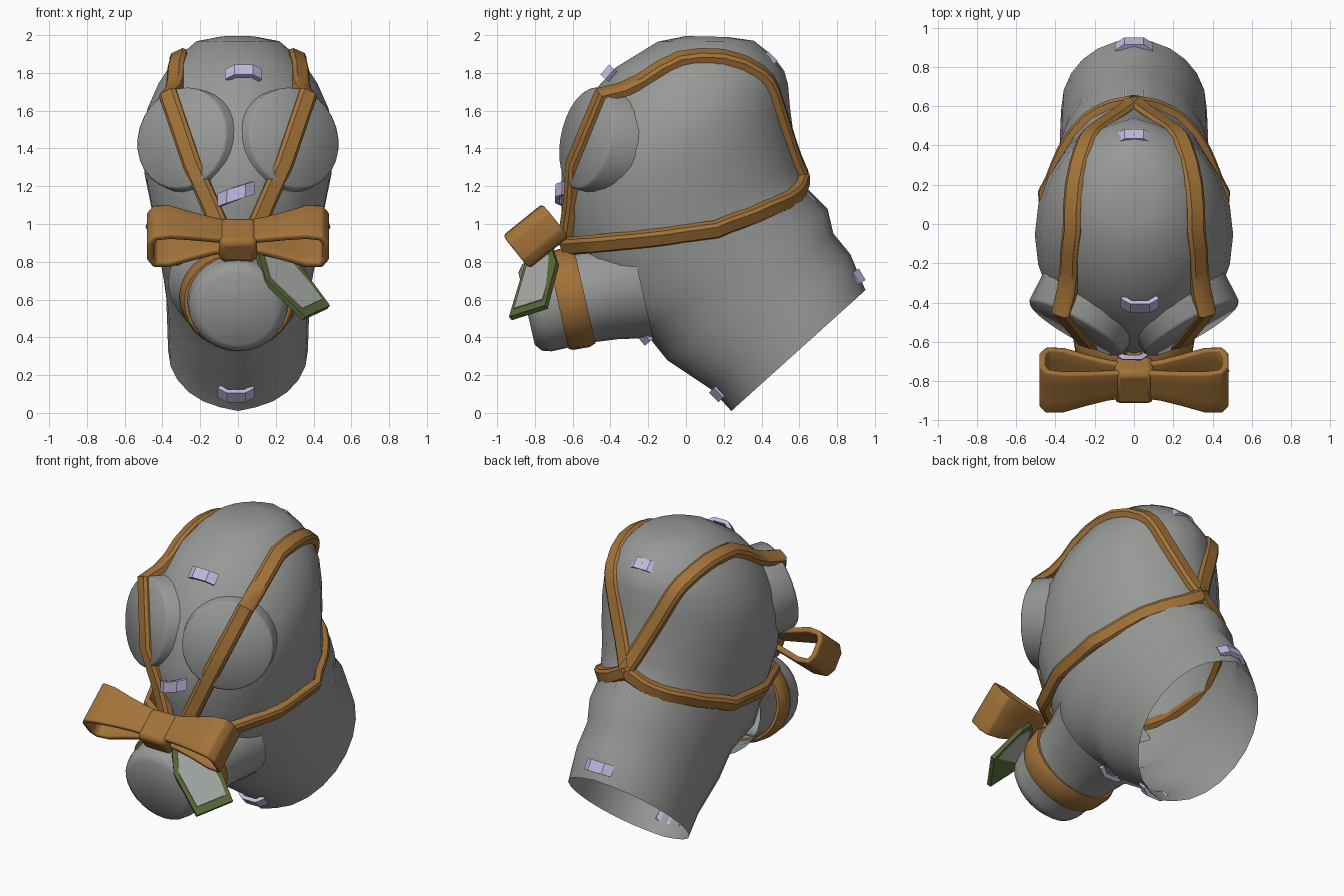
import bpy, math
from mathutils import Vector
from mathutils.bvhtree import BVHTree

if "Cube" in bpy.data.objects:
    bpy.data.objects.remove(bpy.data.objects["Cube"])


def mat(name, col):
    m = bpy.data.materials.new(name)
    m.diffuse_color = (*col, 1)
    m.use_nodes = True
    m.node_tree.nodes["Principled BSDF"].inputs["Base Color"].default_value = m.diffuse_color
    return m


GREY = mat("grey_rubber", (0.31, 0.32, 0.31))
TAN = mat("tan_leather", (0.36, 0.17, 0.04))
GREEN = mat("olive_border", (0.10, 0.14, 0.04))
PALE = mat("tag_grey", (0.38, 0.40, 0.38))
LILAC = mat("lilac_metal", (0.54, 0.48, 0.74))


def make(name, verts, faces, material, angle=40, solid=0, bevel=0):
    me = bpy.data.meshes.new(name)
    me.from_pydata([tuple(v) for v in verts], [], faces)
    me.materials.append(material)
    ob = bpy.data.objects.new(name, me)
    bpy.context.collection.objects.link(ob)
    bpy.ops.object.select_all(action='DESELECT')
    ob.select_set(True)
    bpy.context.view_layer.objects.active = ob
    bpy.ops.object.mode_set(mode='EDIT')
    bpy.ops.mesh.select_all(action='SELECT')
    bpy.ops.mesh.normals_make_consistent(inside=False)
    bpy.ops.object.mode_set(mode='OBJECT')
    if angle:
        bpy.ops.object.shade_smooth_by_angle(angle=math.radians(angle))
    if solid:
        m = ob.modifiers.new("thickness", 'SOLIDIFY')
        m.thickness, m.offset = solid, 0
    if bevel:
        m = ob.modifiers.new("soft_edges", 'BEVEL')
        m.width, m.segments = bevel, 2
    return ob


def loft(rings, cap_start=False, cap_end=False, closed=True):
    """Join equal-length rings of points into quads."""
    n = len(rings[0])
    verts = [p for r in rings for p in r]
    faces = [(i * n + j, i * n + (j + 1) % n, (i + 1) * n + (j + 1) % n, (i + 1) * n + j)
             for i in range(len(rings) - 1) for j in range(n if closed else n - 1)]
    if cap_start:
        faces.append(tuple(range(n)))
    if cap_end:
        faces.append(tuple(range(len(verts) - n, len(verts))))
    return verts, faces


def lathe(origin, axis, profile, n=28):
    """Rings of (distance, x radius, y radius) along an axis."""
    q = Vector(axis).to_track_quat('Z', 'Y')
    return [[Vector(origin) + q @ Vector((rx * math.cos(a), ry * math.sin(a), d))
             for a in (2 * math.pi * k / n for k in range(n))] for d, rx, ry in profile]


# Hood: front y/z, back y/z and half width of each slice, neck opening to crown
slices = [(.24, .01, .95, .65, .37), (.14, .12, .87, .84, .375), (-.10, .28, .78, .95, .38),
          (-.22, .43, .75, 1.08, .40), (-.46, .52, .64, 1.19, .42), (-.58, .82, .60, 1.32, .455),
          (-.66, 1.06, .57, 1.47, .495), (-.66, 1.28, .55, 1.62, .505), (-.61, 1.48, .54, 1.74, .48),
          (-.51, 1.68, .52, 1.81, .42), (-.37, 1.83, .46, 1.89, .345),
          (-.15, 1.965, .36, 1.97, .22), (.0, 1.995, .22, 1.99, .09)]
N = 24
rings = []
for fy, fz, by, bz, w in slices:
    c, h = Vector((0, (fy + by) / 2, (fz + bz) / 2)), Vector((0, (fy - by) / 2, (fz - bz) / 2))
    ring = []
    for k in range(N):
        a = 2 * math.pi * k / N
        seam = 1.0 if k % (N // 2) == 0 else 0.97      # raised centre seam
        ring.append(c + h * math.cos(a) * seam + Vector((w * math.sin(a), 0, 0)))
    rings.append(ring)
hood_v, hood_f = loft(rings, cap_end=True)
make("hood", hood_v, hood_f, GREY, 50)

# Eye discs on both sides, blending back into the hood
all_v, all_f = list(hood_v), list(hood_f)
for side, s in (("right", 1), ("left", -1)):
    v, f = loft(lathe((.30 * s, -.535, 1.455), (.48 * s, -.84, .18),
                      [(-.32, .29, .29), (-.015, .275, .275), (0, .262, .262)]), cap_end=True)
    make("eye_disc_" + side, v, f, GREY, 50)
    all_f += [tuple(i + len(all_v) for i in p) for p in f]
    all_v += v
surface = BVHTree.FromPolygons(all_v, all_f)

# Snout and the strap wrapped round it
axis, mid = (0, -.97, -.22), (0, -.61, .605)
v, f = loft(lathe(mid, axis, [(-.38, .37, .30), (-.2, .31, .265), (-.05, .275, .25), (.16, .262, .25),
                              (.21, .245, .235), (.24, .205, .195)]), cap_end=True)
make("snout", v, f, GREY, 50)
v, f = loft(lathe(mid, axis, [(-.075, .26, .24), (-.075, .30, .26), (-.04, .312, .272),
                              (.045, .298, .268), (.07, .285, .258), (.07, .25, .24)]))
make("snout_band", v, f, TAN)

# Head straps, draped over the hood
core = Vector((0, 0, 1.2))


def strap(name, pts, s, width=.05, steps=4):
    path = []
    pts = [Vector((p[0] * s, p[1], p[2])) for p in pts]
    for a, b in zip(pts, pts[1:]):
        path += [a.lerp(b, k / steps) for k in range(steps)]
    path.append(pts[-1])
    placed = []
    for p in path:
        d = (p - core).normalized()
        hit = surface.ray_cast(core + d * 3, -d)[0]
        r = max((hit - core).length + .006 if hit else 0, (p - core).length - .02)
        placed.append((core + d * r, d))
    rows = []
    for i, (p, d) in enumerate(placed):
        t = placed[min(i + 1, len(placed) - 1)][0] - placed[max(i - 1, 0)][0]
        side = t.cross(d).normalized()
        up = side.cross(t).normalized()
        rows.append([p + side * u * width + up * h for u, h in
                     ((-1, -.025), (-1, .01), (-.65, .026), (.65, .026), (1, .01), (1, -.025))])
    v, f = loft(rows, True, True)
    make(name, v, f, TAN)


over = [(.08, -.66, .93), (.37, -.45, 1.69), (.30, -.03, 1.85), (.235, .38, 1.77),
        (.15, .50, 1.58), (.0, .60, 1.26)]
under = [(.10, -.66, .87), (.30, -.52, .88), (.44, -.2, .91), (.47, .17, .96), (.32, .45, 1.08),
         (.12, .58, 1.17), (0, .62, 1.24)]
for side, s in (("right", 1), ("left", -1)):
    strap("over_strap_" + side, over, s)
    strap("under_strap_" + side, under, s, .045)

# Bow: teardrop ribbon loops extruded along a tilted axis, with a knot
U, V, bow_c = Vector((0, .78, .63)), Vector((0, -.63, .78)), Vector((0, -.795, .935))
loop = [(.05, -.03, .085), (.14, -.045, .09), (.25, -.07, .105), (.36, -.095, .125), (.44, -.09, .133),
        (.465, -.05, .135), (.465, .05, .135), (.44, .09, .133), (.36, .095, .125),
        (.25, .07, .105), (.14, .045, .09), (.05, .03, .085)]
for side, s in (("right", 1), ("left", -1)):
    rows = [[bow_c + Vector((x * s, 0, 0)) + V * h + U * w * k for k in (-1, -.4, .4, 1)]
            for x, h, w in loop]
    v, f = loft(rows, closed=False)
    make("bow_loop_" + side, v, f, TAN, 60, solid=.035, bevel=.01)
rows = [[bow_c - Vector((0, 0, .02)) + Vector((x, 0, 0)) + U * a * k + V * b * k
         for a, b in ((-.105, -.075), (.105, -.075), (.105, .075), (-.105, .075))]
        for x, k in ((-.1, 1), (.1, 1))]
v, f = loft(rows, True, True)
make("bow_knot", v, f, TAN, 50, bevel=.03)

# Hanging tag: bordered plate with a pale panel on each face
outline = [Vector(p) for p in ((.35, -.93, .50), (.48, -.74, .56), (.31, -.68, .79),
                               (.21, -.71, .88), (.10, -.83, .84), (.14, -.87, .70))]
nrm = (outline[1] - outline[0]).cross(outline[5] - outline[0]).normalized()
rows = [[p + nrm * k for p in outline] for k in (-.014, .014)]
v, f = loft(rows, True, True)
make("tag", v, f, GREEN, 0)
centre = sum(outline, Vector()) / 6
for label, s in (("front", 1), ("back", -1)):
    panel = [[centre + (p - centre) * .80 + nrm * s * k for p in outline] for k in (.012, .018)]
    v, f = loft(panel, True, True)
    make("tag_panel_" + label, v, f, PALE, 0)

# Bent clips holding the centre seam: x, y, z, outward y, outward z, roll
clips = [(.03, -.41, 1.80, -.75, .65, 0), (-.01, -.665, 1.16, -1, .05, .35), (0, .44, 1.87, .7, .7, 0),
         (0, .64, 1.13, .7, .7, 0), (0, .91, .72, .85, .5, 0), (0, -.22, .40, -.75, -.65, 0),
         (-.01, .165, .10, -.7, -.7, 0)]
for i, (x, y, z, ny, nz, roll) in enumerate(clips):
    n = Vector((0, ny, nz)).normalized()
    t = Vector((1, 0, 0)).cross(n)
    rows = []
    for u, h in ((-.09, -.02), (-.045, .015), (.045, .015), (.09, -.02)):
        base = Vector((x + u, y, z)) + n * h + t * u * roll * (-1 if nz < 0 else 1)
        if roll:
            base.z += u * roll * 2
        rows.append([base - t * .035, base + t * .035])
    v, f = loft(rows, closed=False)
    make("seam_clip_%d" % (i + 1), v, f, LILAC, 0, solid=.025)
